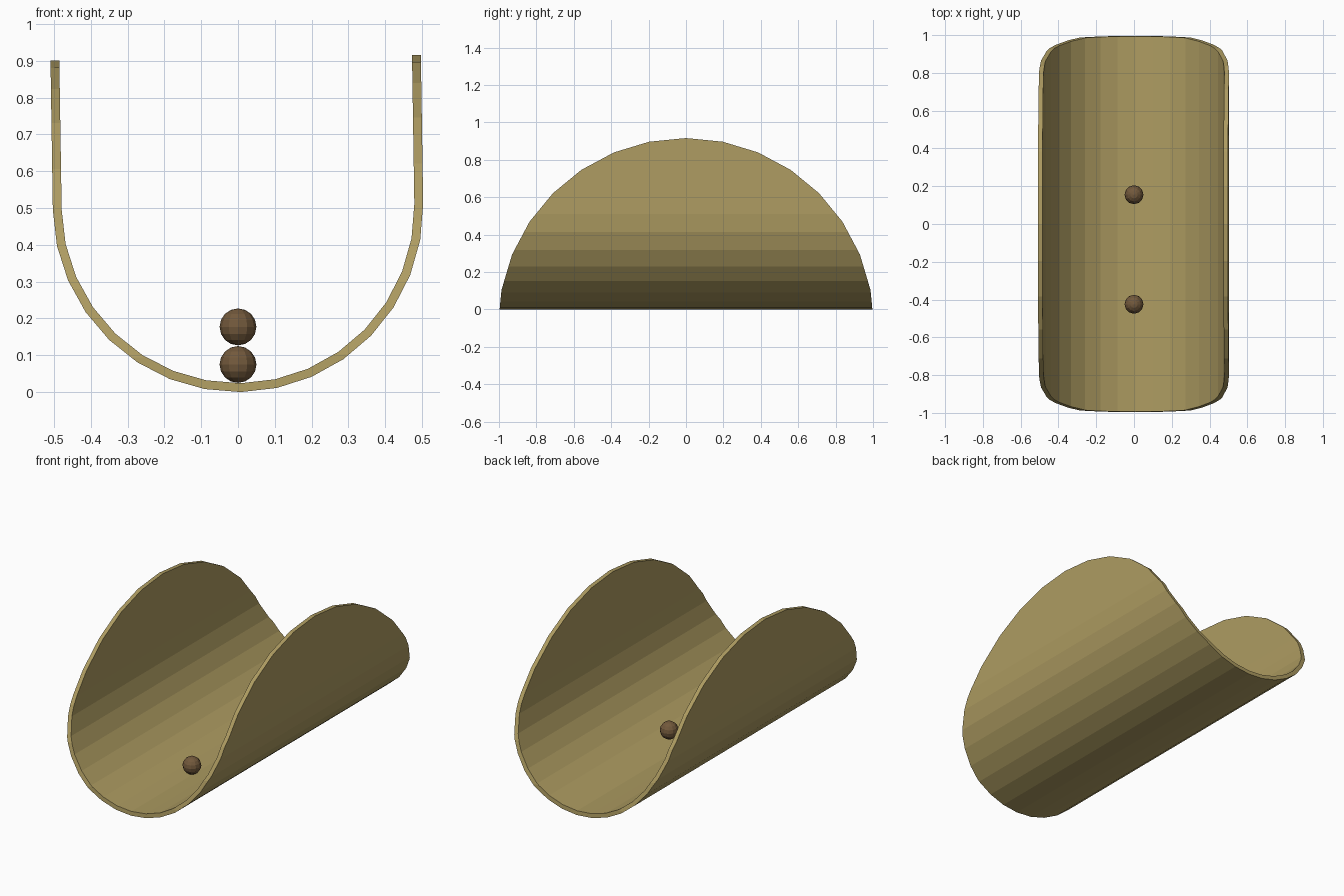
import bpy, bmesh, math
from mathutils import Matrix, Vector

if "Cube" in bpy.data.objects:
    bpy.data.objects.remove(bpy.data.objects["Cube"])


def material(name, rgb):
    mat = bpy.data.materials.new(name)
    mat.diffuse_color = (*rgb, 1)
    mat.use_nodes = True
    mat.node_tree.nodes["Principled BSDF"].inputs["Base Color"].default_value = mat.diffuse_color
    return mat


def add_object(name, bm, mat=None):
    bmesh.ops.recalc_face_normals(bm, faces=bm.faces)
    mesh = bpy.data.meshes.new(name)
    bm.to_mesh(mesh)
    bm.free()
    obj = bpy.data.objects.new(name, mesh)
    bpy.context.collection.objects.link(obj)
    if mat:
        mesh.materials.append(mat)
    return obj


def loft(rings):
    """Closed prism between two matching outlines."""
    bm = bmesh.new()
    a, b = [[bm.verts.new(p) for p in ring] for ring in rings]
    n = len(a)
    for i in range(n):
        j = (i + 1) % n
        bm.faces.new((a[i], a[j], b[j], b[i]))
    bm.faces.new(a)
    bm.faces.new(b)
    return bm


tan = material("tan", (0.42, 0.33, 0.12))
brown = material("brown", (0.17, 0.10, 0.045))

R, T, WALL = 0.503, 0.024, 1.1      # outer radius, thickness, uncut wall height
SEG = 16                           # facets in the half round


def u_line(r):
    arc = [(r * math.cos(math.pi + math.pi * i / SEG),
            R + r * math.sin(math.pi + math.pi * i / SEG)) for i in range(SEG + 1)]
    return [(-r, WALL)] + arc + [(r, WALL)]


# U-shaped trough
profile = u_line(R) + u_line(R - T)[::-1]
trough = add_object("trough", loft([[(x, y, z) for x, z in profile] for y in (-1.2, 1.2)]), tan)

# Round cutter that shapes the arched side walls
disc = [(1.006 * math.sin(2 * math.pi * i / 32),
         -0.098 + 1.006 * math.cos(2 * math.pi * i / 32)) for i in range(32)]
cutter = add_object("arch_cutter", loft([[(x, y, z) for y, z in disc] for x in (-1, 1)]))
cut = trough.modifiers.new("arch", 'BOOLEAN')
cut.operation = 'INTERSECT'
cut.solver = 'EXACT'
cut.object = cutter
bpy.context.view_layer.objects.active = trough
bpy.ops.object.modifier_apply(modifier=cut.name)
bpy.data.objects.remove(cutter)

# The trough is rolled very slightly to one side
pivot = Vector((0, 0, R))
trough.data.transform(Matrix.Translation(pivot) @ Matrix.Rotation(math.radians(-0.9), 4, 'Y')
                      @ Matrix.Translation(-pivot))

# Two small balls along the middle
for name, y, z in (("front_ball", -0.425, 0.075), ("rear_ball", 0.155, 0.177)):
    bm = bmesh.new()
    bmesh.ops.create_uvsphere(bm, u_segments=12, v_segments=8, radius=0.05,
                              matrix=Matrix.Translation((0, y, z)))
    add_object(name, bm, brown)
